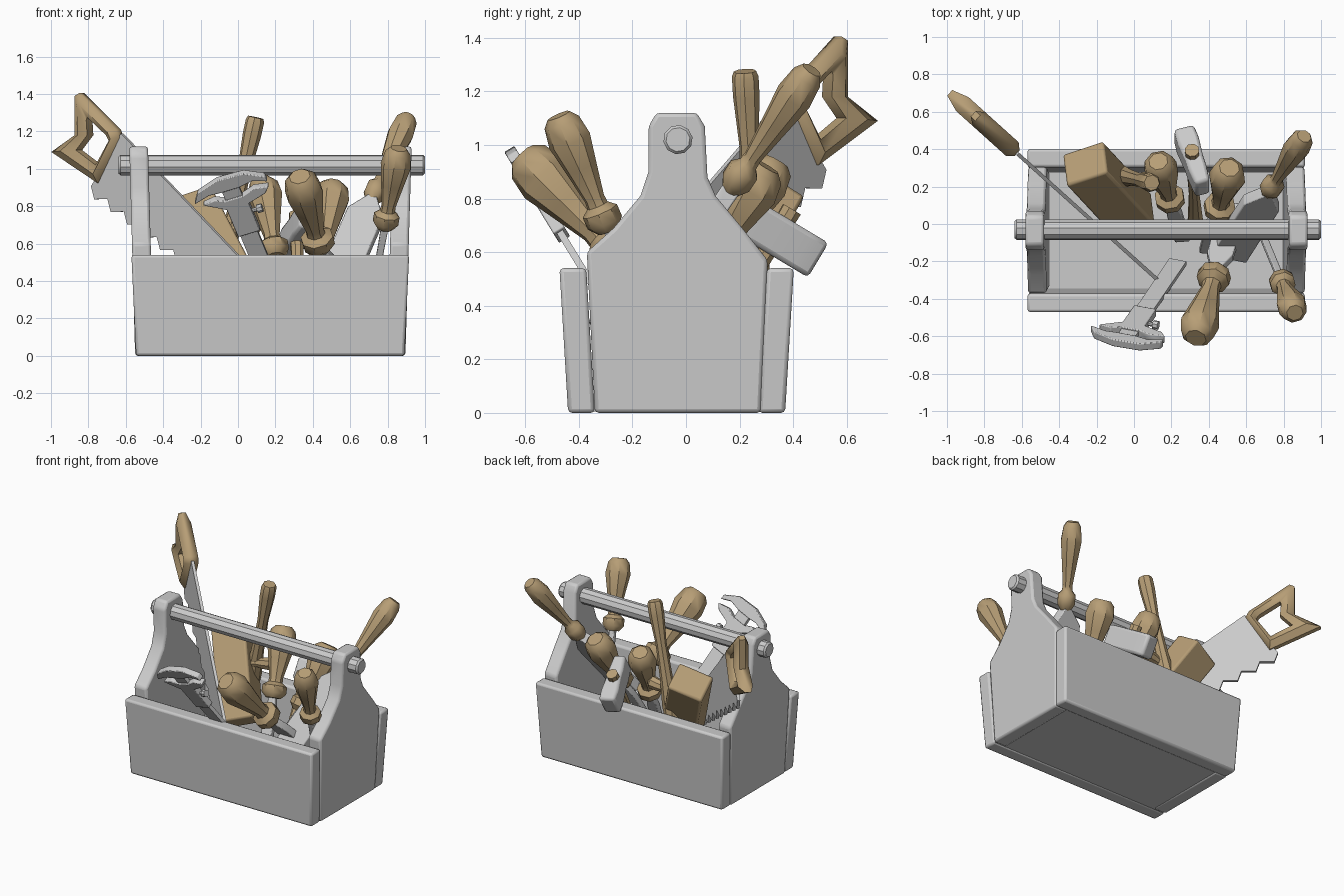
import bpy, bmesh
from math import cos, sin, pi
from mathutils import Vector as V

if "Cube" in bpy.data.objects:
    bpy.data.objects.remove(bpy.data.objects["Cube"])

wood = bpy.data.materials.new("wood")
wood.diffuse_color = (0.47, 0.34, 0.18, 1)
wood.use_nodes = True
wood.node_tree.nodes["Principled BSDF"].inputs["Base Color"].default_value = wood.diffuse_color


def finish(name, bm, mat=None, bevel=0.0, angle=0.6):
    bmesh.ops.recalc_face_normals(bm, faces=bm.faces)
    me = bpy.data.meshes.new(name)
    bm.to_mesh(me)
    bm.free()
    ob = bpy.data.objects.new(name, me)
    bpy.context.collection.objects.link(ob)
    if mat:
        me.materials.append(mat)
    if bevel:
        b = ob.modifiers.new("bevel", 'BEVEL')
        b.width, b.segments, b.limit_method = bevel, 2, 'ANGLE'
    bpy.ops.object.select_all(action='DESELECT')
    ob.select_set(True)
    bpy.context.view_layer.objects.active = ob
    bpy.ops.object.shade_smooth_by_angle(angle=angle)
    return ob


def plate(name, pts, place, w0, w1, mat=None, bevel=0.0):
    """Extrude a 2D outline from w0 to w1; place(u, v, w) gives the 3D point."""
    bm = bmesh.new()
    a = [bm.verts.new(place(u, v, w0)) for u, v in pts]
    b = [bm.verts.new(place(u, v, w1)) for u, v in pts]
    bm.faces.new(a)
    bm.faces.new(b)
    for i in range(len(a)):
        j = (i + 1) % len(a)
        bm.faces.new((a[i], a[j], b[j], b[i]))
    return finish(name, bm, mat, bevel)


def frame(origin, axis, hint=(1, 0, 0)):
    """u runs near the hint, v along the axis, w across both."""
    o, v = V(origin), V(axis).normalized()
    u = (V(hint) - v * V(hint).dot(v)).normalized()
    n = u.cross(v)
    return lambda a, b, c: o + u * a + v * b + n * c


def lathe(name, start, end, prof, mat=None, n=8, angle=0.6):
    """Turn (position 0..1, radius) along the line from start to end."""
    s, e = V(start), V(end)
    p = frame(s, e - s, (0.8, 0.6, 0.1))
    L = (e - s).length
    bm = bmesh.new()
    rings = [[bm.verts.new(p(r * cos(2 * pi * i / n), t * L, r * sin(2 * pi * i / n)))
              for i in range(n)] for t, r in prof]
    for a, b in zip(rings, rings[1:]):
        for i in range(n):
            j = (i + 1) % n
            bm.faces.new((a[i], a[j], b[j], b[i]))
    bm.faces.new(rings[0])
    bm.faces.new(rings[-1])
    return finish(name, bm, mat, 0, angle)


def rect(u0, u1, v0, v1):
    return [(u0, v0), (u1, v0), (u1, v1), (u0, v1)]


# Box: two shaped ends leaning outward, two long sides, floor
end_pts = [(-.34, 0), (.28, 0), (.305, .57), (.21, .69), (.11, .81), (.08, .88), (.07, 1.07),
           (.04, 1.12), (-.11, 1.12), (-.14, 1.07), (-.14, .9), (-.17, .81), (-.27, .69), (-.37, .6)]
plate("left_end", end_pts, lambda y, z, w: V((-.55 - .028 * z + w, y, z)), 0, .1, bevel=.015)
plate("right_end", end_pts, lambda y, z, w: V((.895 + .03 * z - w, y, z)), 0, .1, bevel=.015)
side = [(-.545, 0), (.89, 0), (.915, .54), (-.57, .54)]
plate("front_side", side, lambda x, z, w: V((x, -.34 - .06 * z - w, z)), 0, .1, bevel=.015)
plate("back_side", side, lambda x, z, w: V((x, .27 + .06 * z + w, z)), 0, .1, bevel=.015)
plate("floor", rect(-.53, .88, -.36, .29), lambda x, y, w: V((x, y, w)), .005, .07)
lathe("carry_rod", (-.64, -.03, 1.02), (1, -.03, 1.02),
      [(0, .045), (.007, .055), (.993, .055), (1, .045)], n=10)


# Saw: everything lies in one upright diagonal plane
def saw(x, z, w):
    return V((x, .67 - .9 * (x + .95), z)) + V((.67, .74, 0)) * w


blade = [(-.62, 1.19), (.19, .34), (.1, .21)]
for i in range(10):
    x, z = .1 - .088 * i, .21 + .068 * i
    blade += [(x - .07, z + .015), (x - .088, z + .085)]
blade += [(-.74, .97)]
plate("saw_blade", blade, saw, -.01, .01)
outer = [(-.835, 1.405), (-.64, 1.21), (-.625, 1.17), (-.74, .925), (-.985, 1.09), (-.86, 1.18), (-.86, 1.39)]
inner = [(-.79, 1.275), (-.69, 1.18), (-.675, 1.15), (-.745, 1.02), (-.85, 1.10), (-.79, 1.18), (-.795, 1.26)]
bm = bmesh.new()
rings = []
for o, i in zip(outer, inner):
    m = ((o[0] + i[0]) / 2, (o[1] + i[1]) / 2)
    rings.append([bm.verts.new(saw(*p, w)) for p, w in
                  ((o, -.02), (o, .02), (m, .05), (i, .025), (i, -.025), (m, -.05))])
for k in range(len(rings)):
    a, b = rings[k], rings[(k + 1) % len(rings)]
    for i in range(6):
        j = (i + 1) % 6
        bm.faces.new((a[i], a[j], b[j], b[i]))
finish("saw_handle", bm, wood, angle=.9)

# Turned handles: (name, butt, collar end, bulge radius, shaft half width, shaft half thickness, shaft length)
turned = [("wide_chisel", (.91, .47, 1.28), (.715, .165, .83), .072, .1, .035, .62),
          ("large_chisel", (.33, -.61, .96), (.44, -.24, .57), .105, .07, .025, .5),
          ("screwdriver", (.86, -.475, 1.11), (.783, -.29, .68), .082, .018, .018, .62),
          ("file", (.51, .3, .92), (.45, .06, .52), .1, .05, .02, .4),
          ("rasp", (.13, .335, .94), (.2, .11, .53), .095, .04, .02, .4)]
for name, butt, collar, r, hw, ht, length in turned:
    k = r * .85
    lathe(name + "_handle", butt, collar,
          [(0, r * .55), (.06, r * .85), (.22, r), (.45, r * .75), (.72, r * .47), (.78, r * .5),
           (.83, k), (.93, k), (1, k * .6)], wood, angle=.75)
    d = V(collar) - V(butt)
    plate(name + "_shaft", [(-.02, -.02), (.02, -.02), (hw, .1), (hw, length), (-hw, length), (-hw, .1)],
          frame(collar, d), -ht, ht, bevel=.006)

# Hammer: head with a flared eye, shaft running down into the box
head = frame((.275, .46, .59), (.085, -.25, .15))
plate("hammer_head", [(-.055, -.03), (.055, -.03), (.06, .05), (.05, .16), (.05, .22), (.04, .33), (-.04, .33),
                      (-.05, .22), (-.05, .16), (-.06, .05)], head, -.075, .075, bevel=.018)
lathe("hammer_shaft", (.31, .395, .76), (.33, .0, .1), [(0, .04), (.3, .035), (.6, .03), (1, .045)], wood)

# Wooden plane standing on end, with its side knob
block = frame((-.26, .32, .82), (.26, -.28, -.5), (.9, .3, .3))
plate("plane_body", rect(-.12, .12, -.01, .62), block, -.1, .1, wood, .015)
lathe("plane_knob", (.12, .24, .7), (-.12, .23, .66), [(0, .025), (.08, .045), (.3, .04), (.55, .028), (1, .05)], wood)

# Tall slim handle behind the rod
lathe("tall_handle", (.095, .22, 1.275), (-.11, .27, .35),
      [(0, .042), (.02, .05), (.1, .05), (.3, .036), (.55, .042), (.75, .055), (1, .04)], wood)

# Caliper: scale bar, fixed jaw, sliding jaw and thumb screw
cal = frame((-.05, -.62, .92), (-.15, -.22, .36))
plate("caliper_bar", rect(-.048, .048, -.85, .02), cal, -.013, .013)
plate("caliper_fixed_jaw", [(-.21, -.05), (-.17, .01), (-.05, .05), (.1, .045), (.2, -.01), (.205, -.045),
                            (.13, -.015), (.05, -.03), (-.05, -.03), (-.12, -.025)], cal, -.022, .022, bevel=.005)
plate("caliper_sliding_jaw", [(-.17, -.07), (-.1, -.06), (-.05, -.085), (.05, -.085), (.12, -.06), (.2, -.075),
                              (.17, -.11), (.065, -.14), (.065, -.32), (-.06, -.32), (-.06, -.14)],
      cal, -.024, .024, bevel=.005)
lathe("caliper_screw", cal(.06, -.2, 0), cal(.12, -.2, 0), [(0, .012), (.5, .012), (.52, .024), (1, .024)])
